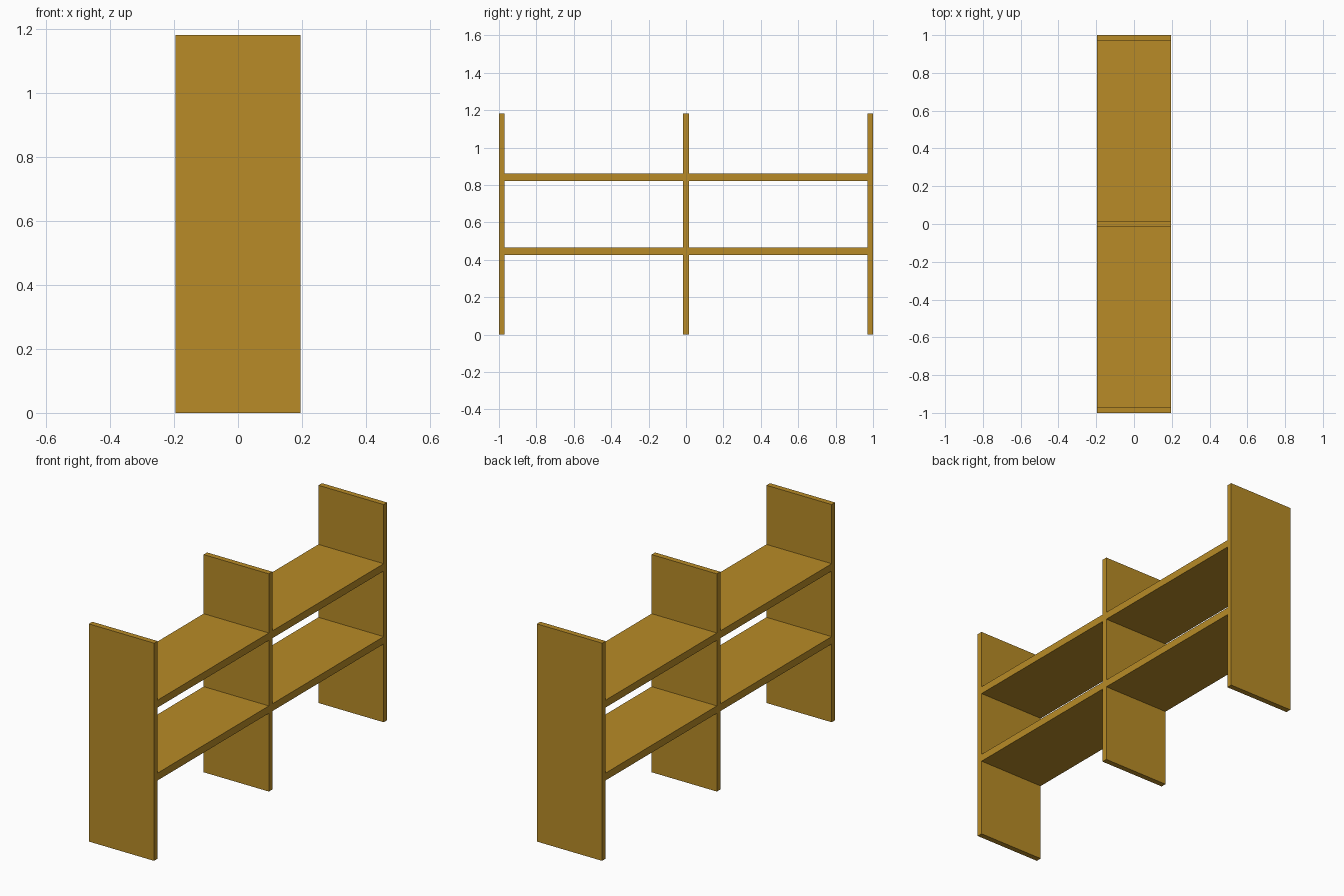
import bpy

if "Cube" in bpy.data.objects:
    bpy.data.objects.remove(bpy.data.objects["Cube"])

DEPTH, HEIGHT, PANEL_T, SHELF_T = 0.392, 1.182, 0.03, 0.04

wood = bpy.data.materials.new("wood")
wood.diffuse_color = (0.48, 0.26, 0.02, 1)
wood.use_nodes = True
wood.node_tree.nodes["Principled BSDF"].inputs["Base Color"].default_value = wood.diffuse_color


def board(name, size, centre):
    bpy.ops.mesh.primitive_cube_add(size=1, location=centre)
    obj = bpy.context.object
    obj.name = name
    obj.scale = size
    bpy.ops.object.transform_apply(location=False, rotation=False, scale=True)
    obj.data.materials.append(wood)
    return obj


# Upright panels: two ends and a divider
end_y = 1 - PANEL_T / 2
for name, y in (("left_panel", -end_y), ("middle_panel", 0), ("right_panel", end_y)):
    board(name, (DEPTH, PANEL_T, HEIGHT), (0, y, HEIGHT / 2))

# Shelves fitted between the panels, flush with their edges
shelf_len = end_y - PANEL_T
for level, z in (("lower", 0.445), ("upper", 0.841)):
    for side, s in (("left", -1), ("right", 1)):
        board(f"{level}_{side}_shelf", (DEPTH, shelf_len, SHELF_T), (0, s * end_y / 2, z))
